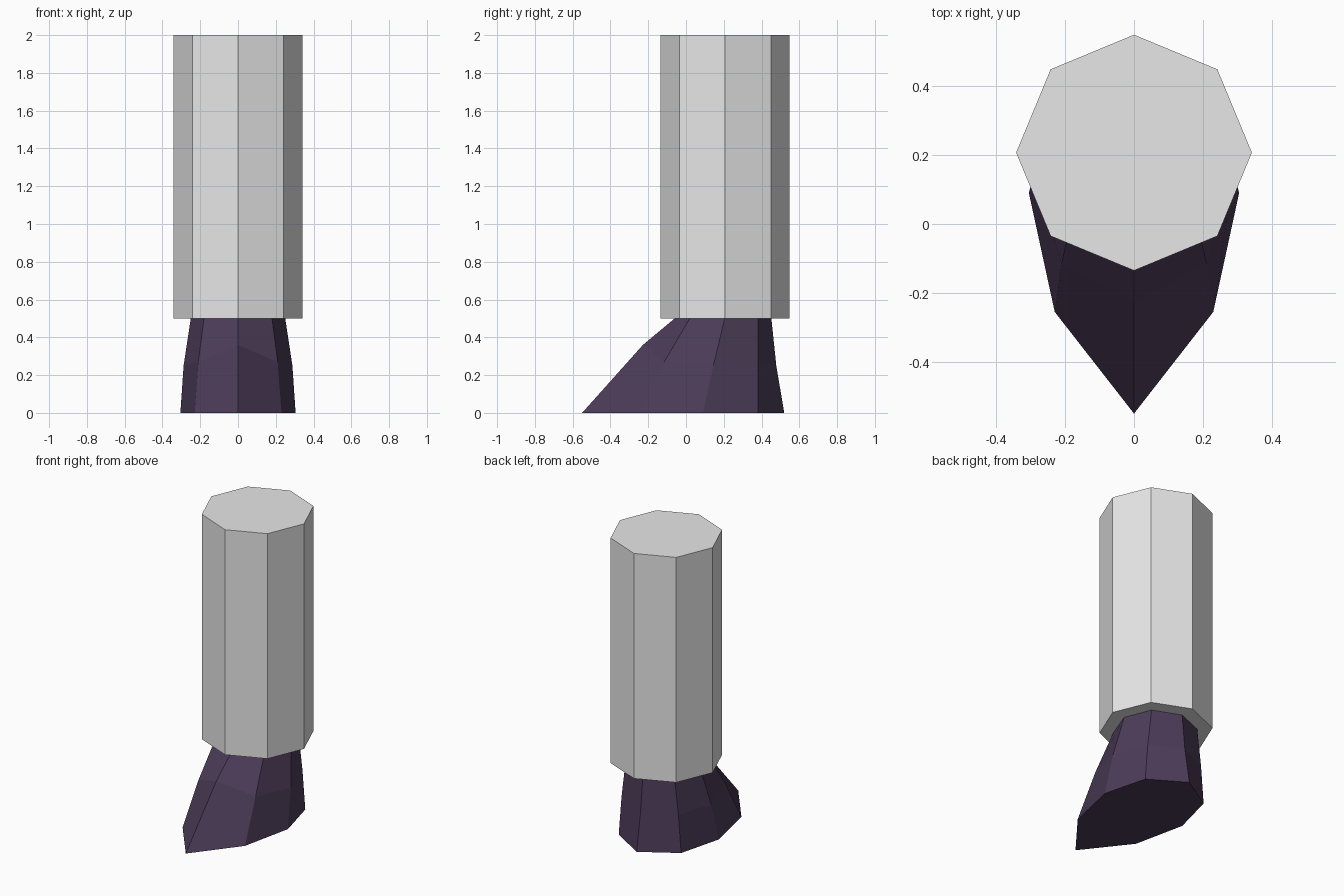
import bpy, bmesh, math

if "Cube" in bpy.data.objects:
    bpy.data.objects.remove(bpy.data.objects["Cube"])


def material(name, rgb):
    m = bpy.data.materials.new(name)
    m.diffuse_color = (*rgb, 1)
    m.use_nodes = True
    m.node_tree.nodes["Principled BSDF"].inputs["Base Color"].default_value = m.diffuse_color
    return m


def loft(name, rings, mat, cap_top=True):
    """Join equal-sized rings of points, bottom to top, into a flat-shaded part."""
    bm = bmesh.new()
    loops = [[bm.verts.new(p) for p in ring] for ring in rings]
    n = len(loops[0])
    for low, high in zip(loops, loops[1:]):
        for i in range(n):
            j = (i + 1) % n
            bm.faces.new((low[i], low[j], high[j], high[i]))
    bm.faces.new(loops[0][::-1])
    if cap_top:
        bm.faces.new(loops[-1])
    bm.normal_update()
    mesh = bpy.data.meshes.new(name)
    bm.to_mesh(mesh)
    bm.free()
    mesh.materials.append(mat)
    obj = bpy.data.objects.new(name, mesh)
    bpy.context.collection.objects.link(obj)
    return obj


def mirrored(half):
    """Half ring from toe to heel on +x, completed on -x."""
    return half + [(-x, y, z) for x, y, z in half[-2:0:-1]]


grey = material("light grey", (0.8, 0.8, 0.8))
purple = material("dark purple", (0.072, 0.045, 0.098))

# Leg: eight-sided column with a corner facing front
leg = [[(0.342 * math.sin(k * math.pi / 4), 0.207 - 0.342 * math.cos(k * math.pi / 4), z)
        for k in range(8)] for z in (0.5, 2.0)]
loft("leg", leg, grey)

# Shoe: pointed sole, instep and ankle rings
sole = [(0, -0.55, 0), (0.23, -0.255, 0), (0.305, 0.09, 0), (0.23, 0.38, 0), (0, 0.52, 0)]
instep = [(0, -0.228, 0.36), (0.21, -0.115, 0.27), (0.288, 0.145, 0.25),
          (0.21, 0.38, 0.25), (0, 0.478, 0.25)]
ankle = [(0, -0.06, 0.5), (0.18, 0.02, 0.5), (0.25, 0.205, 0.5), (0.18, 0.38, 0.5), (0, 0.452, 0.5)]
loft("shoe", [mirrored(r) for r in (sole, instep, ankle)], purple, cap_top=False)
